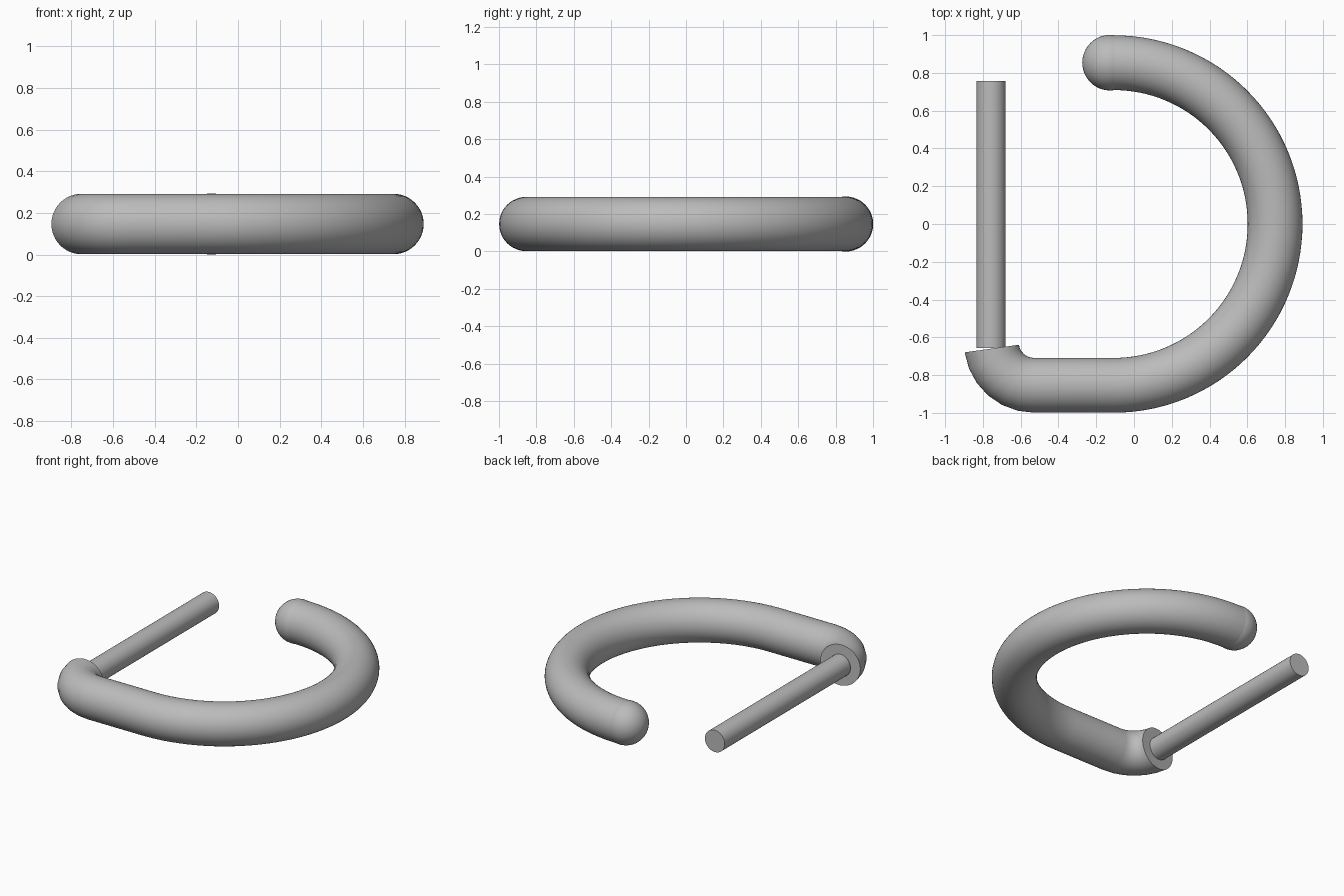
import bpy, bmesh, math
from mathutils import Vector

if "Cube" in bpy.data.objects:
    bpy.data.objects.remove(bpy.data.objects["Cube"])

Z = 0.147          # height of the centre plane
TUBE_R = 0.145     # thick tube radius
ROD_R = 0.078      # thin rod radius
BIG_R = 0.854      # centreline radius of the large arc
ARC_X = -0.107     # x of the large arc's centre

grey = bpy.data.materials.new("grey")
grey.diffuse_color = (0.5, 0.5, 0.5, 1)
grey.use_nodes = True
grey.node_tree.nodes["Principled BSDF"].inputs["Base Color"].default_value = grey.diffuse_color


def finish(bm, name):
    bmesh.ops.recalc_face_normals(bm, faces=bm.faces)
    mesh = bpy.data.meshes.new(name)
    bm.to_mesh(mesh)
    bm.free()
    mesh.materials.append(grey)
    obj = bpy.data.objects.new(name, mesh)
    bpy.context.collection.objects.link(obj)
    bpy.ops.object.select_all(action='DESELECT')
    obj.select_set(True)
    bpy.context.view_layer.objects.active = obj
    bpy.ops.object.shade_smooth_by_angle(angle=math.radians(40))
    return obj


def sweep(name, path, radius, sides=48):
    """Round capped tube along (x, y, heading) stations in the centre plane."""
    bm = bmesh.new()
    rings = []
    for x, y, heading in path:
        side = Vector((-math.sin(heading), math.cos(heading), 0))
        ring = []
        for i in range(sides):
            a = 2 * math.pi * i / sides
            offset = side * math.cos(a) + Vector((0, 0, math.sin(a)))
            ring.append(bm.verts.new(Vector((x, y, Z)) + offset * radius))
        rings.append(ring)
    for a, b in zip(rings, rings[1:]):
        for i in range(sides):
            j = (i + 1) % sides
            bm.faces.new((a[i], a[j], b[j], b[i]))
    bm.faces.new(rings[0])
    bm.faces.new(rings[-1])
    return finish(bm, name)


def arc(cx, cy, radius, start, end, steps):
    """Stations along a clockwise arc, angles in degrees."""
    out = []
    for i in range(steps + 1):
        a = math.radians(start + (end - start) * i / steps)
        out.append((cx + radius * math.cos(a), cy + radius * math.sin(a),
                    a - math.pi / 2))
    return out


# Thick tube: open end, large half circle, straight run, small bend
BEND_R = 0.226
path = [(-0.127, BIG_R, 0)]
path += arc(ARC_X, 0, BIG_R, 90, -90, 64)
path += arc(-0.529, -BIG_R + BEND_R, BEND_R, -90, -172, 6)
sweep("curved_tube", path, TUBE_R)

# Rounded tip on the open end
bm = bmesh.new()
bmesh.ops.create_uvsphere(bm, u_segments=48, v_segments=24, radius=0.147)
tip = finish(bm, "round_tip")
tip.location = (-0.127, BIG_R, Z)

# Thin straight rod rising from the bent end
sweep("straight_rod", [(-0.757, -0.657, math.pi / 2),
                       (-0.757, 0.757, math.pi / 2)], ROD_R, 32)
